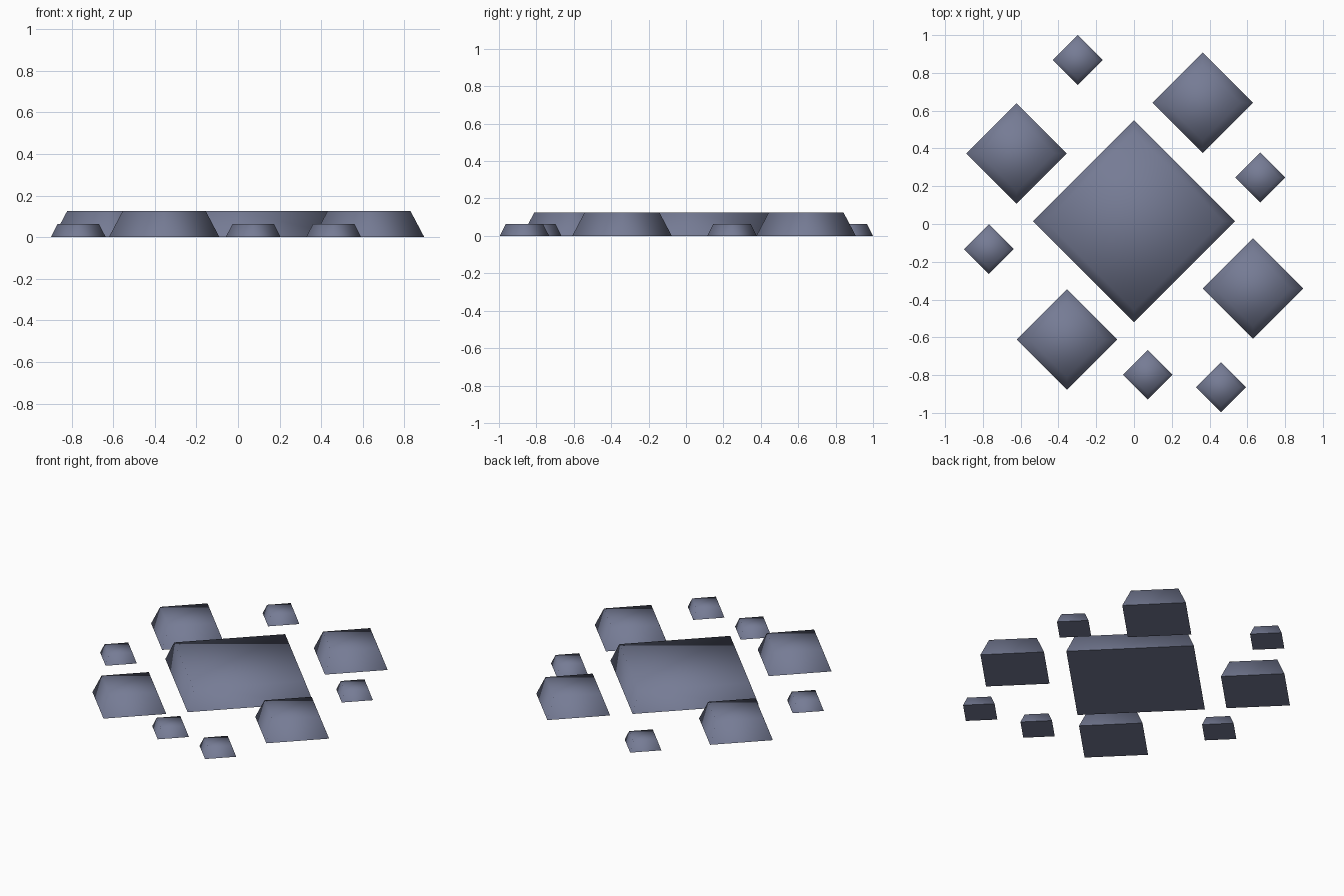
import bpy, math

if "Cube" in bpy.data.objects:
    bpy.data.objects.remove(bpy.data.objects["Cube"])

slate = bpy.data.materials.new("slate_blue_grey")
slate.diffuse_color = (0.18, 0.20, 0.30, 1)
slate.use_nodes = True
slate.node_tree.nodes["Principled BSDF"].inputs["Base Color"].default_value = slate.diffuse_color


def stud(name, x, y, base, top, height):
    """Four-sided stud with sloping sides, corners along x and y."""
    bpy.ops.mesh.primitive_cone_add(vertices=4, radius1=base, radius2=top,
                                    depth=height, location=(x, y, height / 2))
    ob = bpy.context.object
    ob.name = name
    ob.data.materials.append(slate)
    # sides and top blend softly, the underside stays crisp
    bpy.ops.object.shade_smooth_by_angle(angle=math.radians(100))


# Large central stud
stud("large_stud", 0.0, 0.015, 0.534, 0.470, 0.125)

# Medium studs around it
for i, (x, y) in enumerate([(-0.622, 0.374), (0.363, 0.642),
                            (0.630, -0.342), (-0.355, -0.611)]):
    stud(f"medium_stud_{i + 1}", x, y, 0.266, 0.200, 0.125)

# Small outer studs
for i, (x, y) in enumerate([(-0.298, 0.868), (0.668, 0.246), (-0.768, -0.133),
                            (0.073, -0.798), (0.460, -0.864)]):
    stud(f"small_stud_{i + 1}", x, y, 0.132, 0.100, 0.063)
